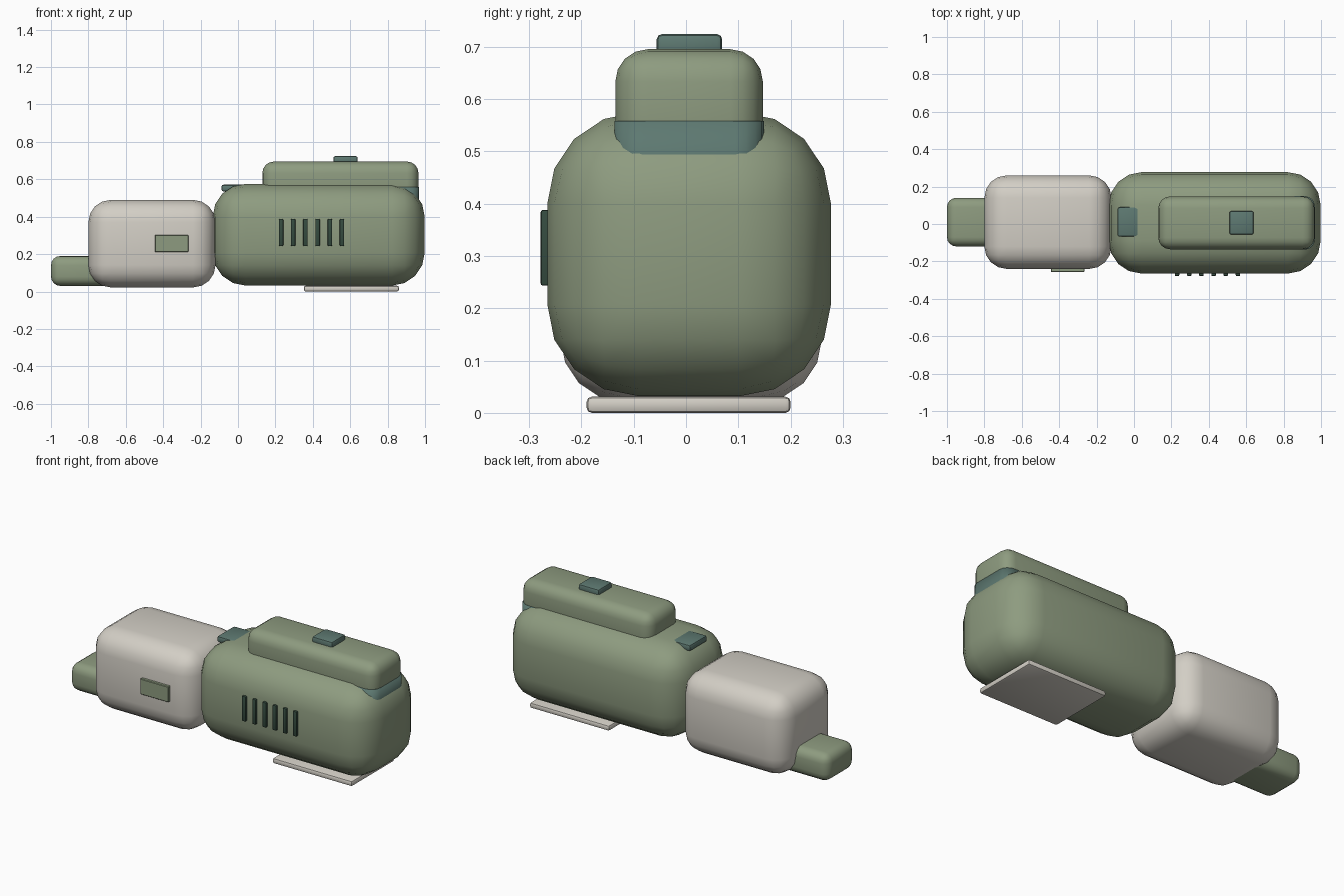
import bpy
import math

if "Cube" in bpy.data.objects:
    bpy.data.objects.remove(bpy.data.objects["Cube"])


def material(name, rgb):
    m = bpy.data.materials.new(name)
    m.diffuse_color = (*rgb, 1)
    m.use_nodes = True
    m.node_tree.nodes["Principled BSDF"].inputs["Base Color"].default_value = m.diffuse_color
    return m


GREEN = material("sage green", (0.27, 0.33, 0.215))
CREAM = material("warm cream", (0.65, 0.62, 0.56))
TEAL = material("muted teal", (0.11, 0.19, 0.165))
DARK = material("dark green", (0.035, 0.07, 0.05))


def rounded_box(name, x, y, z, mat, radius, segments=4):
    """Box between (min, max) ranges on each axis, with rounded edges."""
    ranges = (x, y, z)
    bpy.ops.mesh.primitive_cube_add(size=1, location=[(a + b) / 2 for a, b in ranges])
    ob = bpy.context.object
    ob.name = name
    ob.scale = [b - a for a, b in ranges]
    bpy.ops.object.transform_apply(location=False, rotation=False, scale=True)
    bevel = ob.modifiers.new("rounding", 'BEVEL')
    bevel.width = radius
    bevel.segments = segments
    bpy.ops.object.modifier_apply(modifier=bevel.name)
    ob.data.materials.append(mat)
    bpy.ops.object.shade_smooth_by_angle(angle=math.radians(35))
    return ob


# Main masses
rounded_box("main_body", (-0.135, 0.998), (-0.265, 0.277), (0.032, 0.575), GREEN, 0.175)
rounded_box("front_housing", (-0.80, -0.12), (-0.24, 0.26), (0.022, 0.49), CREAM, 0.12)
rounded_box("end_block", (-1.0, -0.66), (-0.12, 0.14), (0.03, 0.19), GREEN, 0.05)

# Raised top cover and the band beneath it
rounded_box("top_cover", (0.13, 0.965), (-0.135, 0.147), (0.47, 0.695), GREEN, 0.062)
rounded_box("cover_band", (0.30, 0.967), (-0.137, 0.149), (0.40, 0.558), TEAL, 0.055)
# Keep the band square along its top by flattening the upper rounding
band = bpy.data.objects["cover_band"]
top = max(v.co.z for v in band.data.vertices)
for v in band.data.vertices:
    if v.co.z > 0:
        v.co.z = top
        # push the upper rounding out to the vertical corner outline
        partner = min((w for w in band.data.vertices if w.co.z < 0),
                      key=lambda w: abs(w.co.z + 0.024) + (w.co.xy - v.co.xy).length)
        if abs(v.co.x) > 0.27 or abs(v.co.y) > 0.08:
            v.co.z = min(top, v.co.z)

# Small fittings
rounded_box("top_button", (0.51, 0.64), (-0.056, 0.069), (0.68, 0.724), TEAL, 0.01, 2)
rounded_box("top_tab", (-0.088, 0.05), (-0.068, 0.09), (0.535, 0.571), TEAL, 0.01, 2)
rounded_box("foot_plate", (0.352, 0.86), (-0.19, 0.20), (0.0, 0.031), CREAM, 0.01, 2)
rounded_box("side_panel", (-0.445, -0.265), (-0.257, -0.235), (0.212, 0.302), GREEN, 0.003, 1)

# Row of vent slots on the front
for i in range(6):
    cx = 0.23 + i * 0.0652
    rounded_box(f"vent_slot_{i + 1}", (cx - 0.012, cx + 0.012), (-0.278, -0.255),
                (0.243, 0.388), DARK, 0.005, 2)
